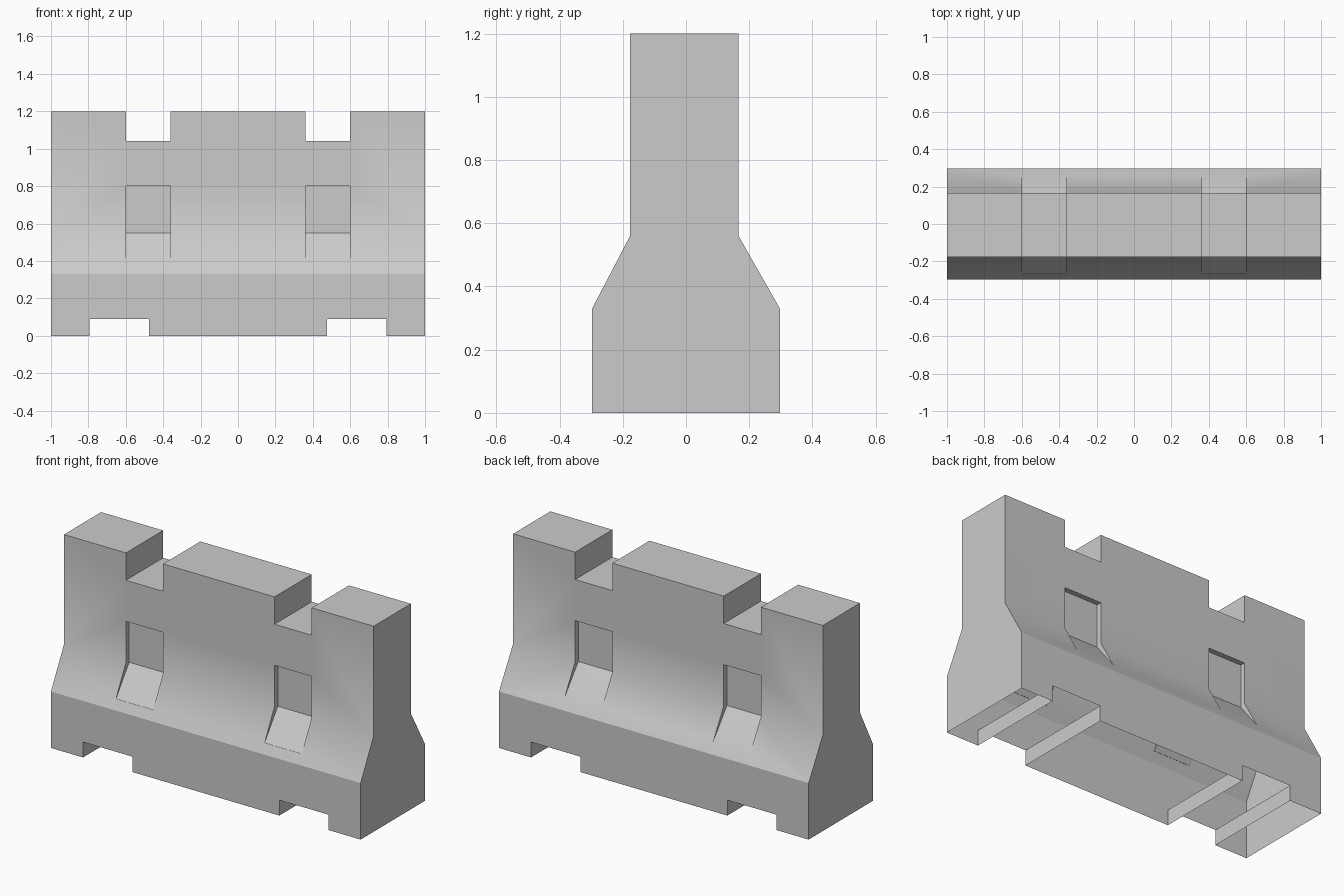
import bpy, bmesh

if "Cube" in bpy.data.objects:
    bpy.data.objects.remove(bpy.data.objects["Cube"])

FOOT, FRONT, BACK = 0.297, -0.177, 0.166   # half depth of base, y of upper walls
LOW, HIGH, TOP = 0.33, 0.56, 1.2           # heights of the two creases and the top


def prism(name, profile, x0, x1):
    """Extrude a (y, z) profile from x0 to x1."""
    bm = bmesh.new()
    face = bm.faces.new([bm.verts.new((x0, y, z)) for y, z in profile])
    ext = bmesh.ops.extrude_face_region(bm, geom=[face])["geom"]
    verts = [v for v in ext if isinstance(v, bmesh.types.BMVert)]
    bmesh.ops.translate(bm, verts=verts, vec=(x1 - x0, 0, 0))
    bmesh.ops.recalc_face_normals(bm, faces=bm.faces)
    mesh = bpy.data.meshes.new(name)
    bm.to_mesh(mesh)
    bm.free()
    obj = bpy.data.objects.new(name, mesh)
    bpy.context.collection.objects.link(obj)
    return obj


def rect(y0, y1, z0, z1):
    return [(y0, z0), (y1, z0), (y1, z1), (y0, z1)]


# Barrier body with wide base and narrow upper wall
body = prism("barrier_body", [(-FOOT, 0), (FOOT, 0), (FOOT, LOW), (BACK, HIGH),
                              (BACK, TOP), (FRONT, TOP), (FRONT, HIGH), (-FOOT, LOW)], -1, 1)

# Cutters: top notches, fork slots underneath, tapering recesses on both faces
cutters = []
for s in (-1, 1):
    cutters.append(prism("top_notch_cutter", rect(-0.5, 0.5, 1.04, 1.4), s * 0.36, s * 0.6))
    cutters.append(prism("fork_slot_cutter", rect(-0.5, 0.5, -0.2, 0.09), s * 0.475, s * 0.793))
    for side, wall in ((-1, -FRONT), (1, BACK)):
        pts = [(wall - 0.03, 0.8), (wall - 0.03, HIGH - 0.01), (0.268, 0.383),
               (0.5, 0.383), (0.5, 0.8)]
        cutters.append(prism("recess_cutter", [(side * y, z) for y, z in pts], s * 0.36, s * 0.6))
for c in cutters:
    c.hide_render = True
    mod = body.modifiers.new("cut", "BOOLEAN")
    mod.operation, mod.solver, mod.object = "DIFFERENCE", "EXACT", c

# Bake the cuts and remove the cutters
deps = bpy.context.evaluated_depsgraph_get()
mesh = bpy.data.meshes.new_from_object(body.evaluated_get(deps))
body.modifiers.clear()
body.data = mesh
for c in cutters:
    bpy.data.objects.remove(c)

# Open hollow underside
bm = bmesh.new()
bm.from_mesh(mesh)
under = [f for f in bm.faces if f.normal.z < -0.9 and f.calc_center_median().z < 0.15]
bmesh.ops.delete(bm, geom=under, context="FACES")
bm.to_mesh(mesh)
bm.free()

# Soft upper crease, hard lower crease
bpy.ops.object.select_all(action="DESELECT")
body.select_set(True)
bpy.context.view_layer.objects.active = body
bpy.ops.object.shade_smooth_by_angle(angle=0.53)
for e in mesh.edges:
    if all(abs(mesh.vertices[i].co.z - LOW) < 0.001 for i in e.vertices):
        e.use_edge_sharp = True
